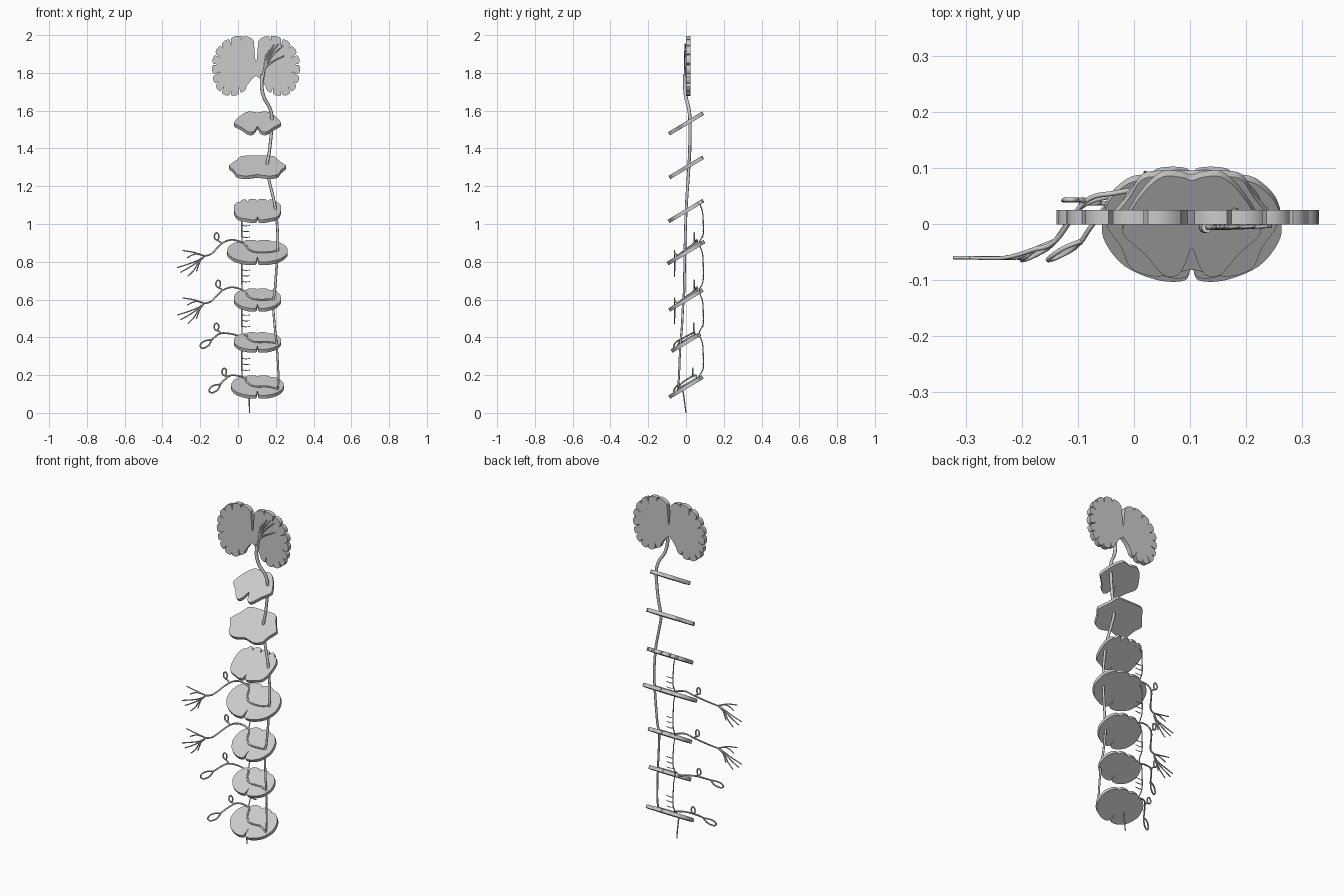
import bpy, bmesh, math
from mathutils import Vector

if "Cube" in bpy.data.objects:
    bpy.data.objects.remove(bpy.data.objects["Cube"])

CX = 0.103                 # mirror axis of all slices
TILT = math.radians(31)
SLOPE = math.tan(TILT)


def smooth_path(pts, n=6, closed=False):
    """Catmull-Rom samples through the points."""
    p = [Vector(q) for q in pts]
    m = len(p)
    get = (lambda i: p[i % m]) if closed else (lambda i: p[max(0, min(m - 1, i))])
    out = []
    for i in range(m if closed else m - 1):
        a, b, c, d = get(i - 1), get(i), get(i + 1), get(i + 2)
        for k in range(n):
            t = k / n
            out.append(0.5 * (2 * b + (c - a) * t + (2 * a - 5 * b + 4 * c - d) * t * t
                              + (3 * b - a - 3 * c + d) * t ** 3))
    if not closed:
        out.append(p[-1])
    return out


def finish(name, mesh, angle=35):
    ob = bpy.data.objects.new(name, mesh)
    bpy.context.collection.objects.link(ob)
    bpy.ops.object.select_all(action='DESELECT')
    ob.select_set(True)
    bpy.context.view_layer.objects.active = ob
    bpy.ops.object.shade_smooth_by_angle(angle=math.radians(angle))
    return ob


def tubes(name, paths, closed=False):
    """Round tubes; each path is (points, start radius, end radius)."""
    cu = bpy.data.curves.new(name, 'CURVE')
    cu.dimensions = '3D'
    cu.bevel_depth = 1.0
    cu.bevel_resolution = 2
    cu.use_fill_caps = True
    for pts, r0, r1 in paths:
        s = smooth_path(pts)
        sp = cu.splines.new('POLY')
        sp.points.add(len(s) - 1)
        for i, v in enumerate(s):
            sp.points[i].co = (*v, 1)
            sp.points[i].radius = r0 + (r1 - r0) * i / (len(s) - 1)
    tmp = bpy.data.objects.new(name + "_path", cu)
    bpy.context.collection.objects.link(tmp)
    dg = bpy.context.evaluated_depsgraph_get()
    mesh = bpy.data.meshes.new_from_object(tmp.evaluated_get(dg))
    bpy.data.objects.remove(tmp)
    return finish(name, mesh, 60)


def slab(name, outline, thick):
    """Flat plate from a closed 2D outline, centred on its thickness."""
    bm = bmesh.new()
    f = bm.faces.new([bm.verts.new((p[0], p[1], -thick / 2)) for p in outline])
    r = bmesh.ops.extrude_face_region(bm, geom=[f])
    bmesh.ops.translate(bm, vec=(0, 0, thick),
                        verts=[v for v in r['geom'] if isinstance(v, bmesh.types.BMVert)])
    bmesh.ops.recalc_face_normals(bm, faces=bm.faces)
    mesh = bpy.data.meshes.new(name)
    bm.to_mesh(mesh)
    bm.free()
    return finish(name, mesh)


def mirrored(half):
    """Half outline from bottom to top on the axis -> full loop."""
    return half + [(-x, y) for x, y in reversed(half) if x > 1e-6]


# Brain: lobes bulging between sulcus anchors, mirrored
anchors = [(0, 1.785), (.025, 1.765), (.05, 1.73), (.085, 1.695), (.137, 1.683), (.185, 1.70),
           (.212, 1.742), (.222, 1.79), (.226, 1.845), (.214, 1.897), (.185, 1.945),
           (.137, 1.978), (.074, 1.993), (.012, 1.97), (.004, 1.87), (0, 1.855)]
mid = Vector((.11, 1.84))
half = []
for i, a in enumerate(anchors):
    a = Vector(a)
    if 2 < i < 13:                       # sulcus notch
        d = (mid - a).normalized()
        s = Vector((-d.y, d.x)) * .004
        half += [tuple(a - s), tuple(a + d * (.035 if i % 2 else .02)), tuple(a + s)][::-1]
    else:
        half.append(tuple(a))
    if 2 <= i < 13:                      # rounded lobe
        b = Vector(anchors[i + 1])
        n = Vector(((b - a).y, -(b - a).x)).normalized()
        half += [tuple(a.lerp(b, t) + n * h) for t, h in ((.22, .007), (.5, .010), (.78, .007))]
brain = slab("brain_section", [(x, z) for x, z in mirrored(half)], .026)
brain.rotation_euler = (math.pi / 2, 0, 0)
brain.location = (.0955, .012, 0)

# Tilted cross-sections: half outlines as (half width, -1..1 depth)
cord = [(0, -.5), (.03, -.88), (.12, -1), (.4, -.97), (.75, -.72), (.96, -.3), (1, .05), (.93, .45),
        (.75, .75), (.6, .85), (.5, .84), (.38, .97), (.2, 1), (.06, .97), (0, .88)]
midbrain = [(0, -.42), (.1, -.75), (.22, -.97), (.42, -.95), (.68, -.55), (.97, -.2), (1, 0),
            (.85, .4), (.62, .8), (.4, 1), (.15, .98), (0, .92)]
pons = [(0, -.85), (.2, -.92), (.45, -.98), (.72, -.82), (.84, -.4), (1, -.02), (.97, .12),
        (.75, .55), (.6, .92), (.4, 1), (0, 1)]
medulla = [(0, -.7), (.06, -.95), (.25, -1), (.5, -.9), (.8, -.75), (.95, -.4), (1, .1), (.97, .45),
           (.82, .72), (.73, .72), (.66, .9), (.5, .93), (.42, .75), (.36, .95), (.18, 1), (.06, .95), (0, .72)]
slices = [("midbrain_section", midbrain, 1.532, .122, .09),
          ("pons_section", pons, 1.299, .150, .09),
          ("medulla_section", medulla, 1.069, .125, .092),
          ("cervical_section", cord, .849, .160, .097),
          ("thoracic_section", cord, .598, .125, .088),
          ("lumbar_section", cord, .373, .125, .076),
          ("sacral_section", cord, .137, .139, .088)]
for name, prof, z, hw, dep in slices:
    loop = smooth_path(mirrored([(u * hw, v * dep / math.cos(TILT)) for u, v in prof]), 4, True)
    ob = slab(name, loop, .02)
    ob.rotation_euler = (TILT, 0, 0)
    ob.location = (CX, 0, z)


def on_top(x, y, zc):
    """Point on the upper face of the slice at height zc."""
    return (x, y, zc + y * SLOPE + .014)


# Main tract with its fan in the brain
tubes("main_tract", [([(.130, -.006, 1.79), (.125, -.006, 1.73), (.138, 0, 1.67), (.170, .015, 1.61),
                       (.180, .021, 1.54), (.168, .02, 1.40), (.153, .015, 1.30), (.167, .010, 1.22),
                       (.195, .002, 1.10), (.209, -.003, .97), (.209, -.006, .85), (.195, -.010, .65),
                       (.186, -.015, .58), (.195, -.022, .45), (.205, -.03, .36), (.214, -.037, .20),
                       (.212, -.042, .13)], .010, .005)])
tubes("cortex_fan", [([(.130, -.005, 1.76), (.14, -.006, 1.82), (.14 + (x - .14) * .4, -.006, 1.82 + (z - 1.82) * .55),
                       (x, -.004, z)], .006, .003)
                     for x, z in ((.24, 1.945), (.215, 1.955), (.19, 1.95), (.245, 1.89), (.165, 1.92), (.15, 1.90))])

# Spinal nerves: crossing on the slice, then leaving to the left
arm = [(.02, .06, .055), (-.035, .055, .067), (-.087, .04, .047), (-.14, -.03, -.006), (-.177, -.045, -.018)]
lumbar = [(.01, .055, .034), (-.04, .05, .046), (-.095, .03, .047), (-.14, -.03, .014)]
sacral = [(.03, .055, .052), (-.034, .045, .062), (-.073, .0, .037), (-.093, -.03, .014)]
fan = [[(-.23, .0), (-.294, .011)], [(-.225, -.008), (-.27, -.028)], [(-.21, -.04), (-.26, -.06), (-.322, -.08)],
       [(-.215, -.05), (-.26, -.08), (-.305, -.105)], [(-.21, -.055), (-.235, -.095), (-.267, -.127)],
       [(-.195, -.035), (-.21, -.07), (-.22, -.10)]]
levels = [("cervical", .849, .209, -.006, arm, (-.113, .043, .085)),
          ("thoracic", .598, .188, -.014, arm, (-.105, .043, .085)),
          ("lumbar", .373, .205, -.03, lumbar, (-.114, .042, .083)),
          ("sacral", .137, .212, -.042, sacral, (-.073, .037, .080))]
for name, zc, sx, sy, rel, gang in levels:
    path = [on_top(*q, zc) for q in ((sx, sy), (.16, -.02), (.09, -.018), (.055, .008), (.042, .04))]
    path += [(x, y, zc + z) for x, y, z in rel]
    tubes(name + "_nerve", [(path, .0048, .0045)])
    # ganglion loop standing on the root
    gx, gy, gz = gang
    ring = [(gx + .012 * math.sin(a), gy, zc + gz - .019 * math.cos(a))
            for a in [i * math.pi / 4 for i in range(9)]]
    root = rel[2] if rel is not sacral else (-.05, .037, .055)
    stem = [(root[0], root[1], zc + root[2]), (gx + .018, gy, zc + (root[2] + gz - .019) / 2), ring[0]]
    tubes(name + "_ganglion", [(stem, .004, .004), (ring, .004, .004)])
    ex, ey, ez = rel[-1]
    if rel is arm:                       # branching endings
        tubes(name + "_endings", [([(ex, ey, zc + ez)] + [(x, -.06, zc + z) for x, z in f], .004, .003)
                                  for f in fan])
    else:                                # teardrop loop ending
        tear = [(0, 0, 0), (-.03, -.012, -.004), (-.052, -.026, -.016), (-.060, -.034, -.034),
                (-.045, -.030, -.045), (-.018, -.016, -.032), (-.006, -.006, -.014), (0, 0, 0)]
        tubes(name + "_loop", [([(ex + a, ey + b, zc + ez + c) for a, b, c in tear], .0042, .0042)])

# Ascending line at the back with short side twigs
back = []
zs = [s[2] for s in slices[2:]]
for za, zb in zip(zs, zs[1:]):
    back += [(.022, .070, za + .045), (.020, .088, za - .01), (.020, .092, (za + zb) / 2),
             (.020, .086, zb + .085)]
back.append((.024, .06, zs[-1] + .045))
twigs = [([(.020, .09, (za + zb) / 2 + d), (.04, .09, (za + zb) / 2 + d - .004),
           (.064, .09, (za + zb) / 2 + d - .002)], .0025, .002)
         for za, zb in zip(zs, zs[1:]) for d in (.035, .005, -.026)]
tubes("ascending_line", [(back, .003, .003)] + twigs)

# Tail thread under the lowest slice
tubes("tail_thread", [([(.058, -.018, .13), (.060, -.008, .06), (.060, 0, 0)], .004, .003)])
